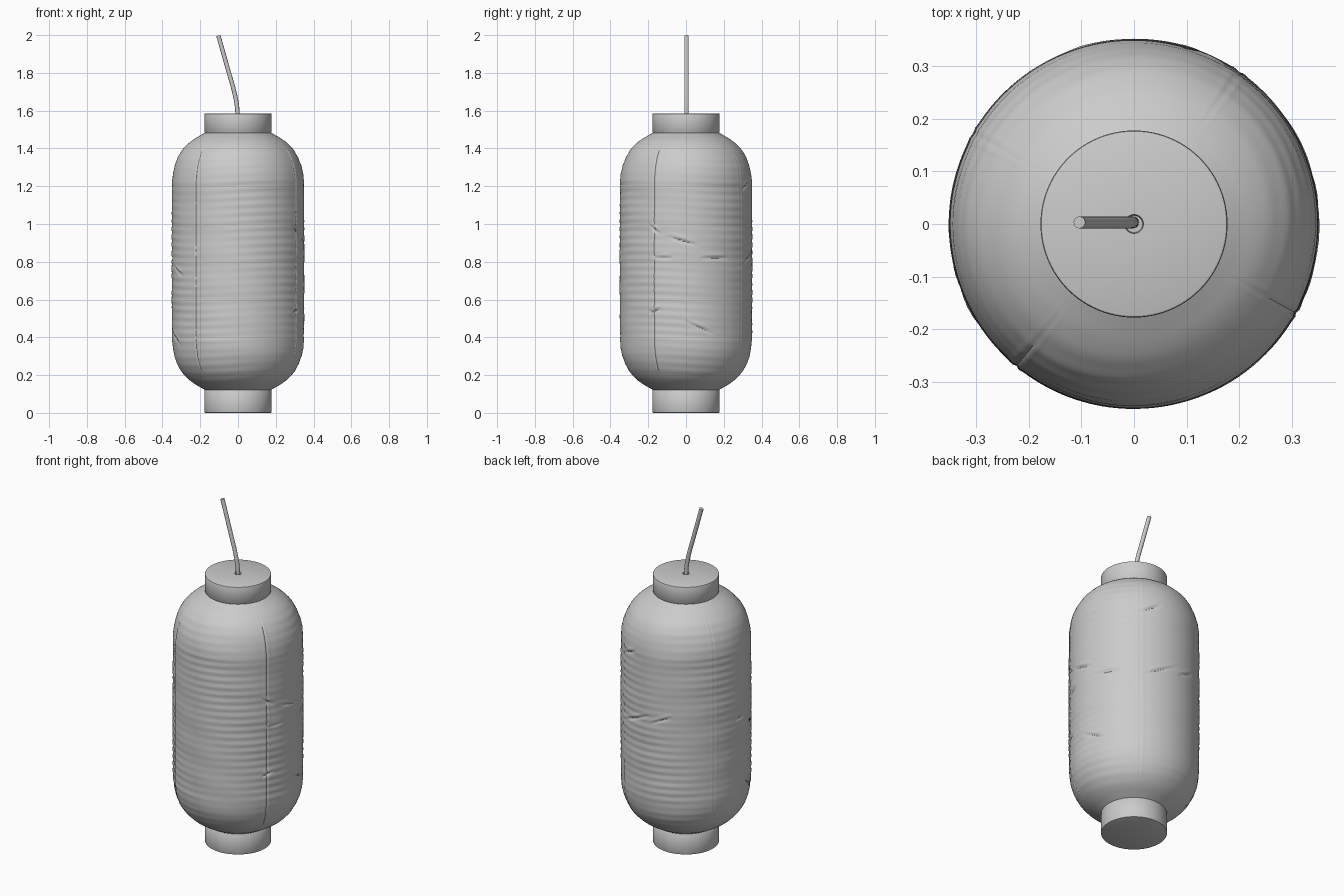
import bpy, math
from math import radians, sin, cos, exp, pi

cube = bpy.data.objects.get("Cube")
if cube:
    bpy.data.objects.remove(cube)

grey = bpy.data.materials.new("plain_grey")
grey.use_nodes = True
colour = (0.6, 0.6, 0.6, 1)
grey.diffuse_color = colour
grey.node_tree.nodes["Principled BSDF"].inputs["Base Color"].default_value = colour


def lathe(name, profile, steps, offset=None):
    """Spin (radius, z) points about z; offset(angle, z) shifts the radius."""
    verts, faces, rings = [], [], []
    for r, z in profile:
        if r == 0:
            rings.append([len(verts)] * steps)
            verts.append((0, 0, z))
            continue
        rings.append(list(range(len(verts), len(verts) + steps)))
        for i in range(steps):
            a = 2 * pi * i / steps
            s = r + (offset(a, z) if offset else 0)
            verts.append((s * cos(a), s * sin(a), z))
    for low, high in zip(rings, rings[1:]):
        for i in range(steps):
            j = (i + 1) % steps
            quad = (low[i], low[j], high[j], high[i])
            faces.append(tuple(dict.fromkeys(quad)))
    mesh = bpy.data.meshes.new(name)
    mesh.from_pydata(verts, [], faces)
    mesh.materials.append(grey)
    ob = bpy.data.objects.new(name, mesh)
    bpy.context.collection.objects.link(ob)
    bpy.ops.object.select_all(action="DESELECT")
    ob.select_set(True)
    bpy.context.view_layer.objects.active = ob
    bpy.ops.object.shade_smooth_by_angle(angle=radians(40))
    return ob


# Paper body: seams, creases and fine wrinkles pressed into a rounded barrel
SEAMS = [radians(d) for d in (-28.4, 55.7, 150.6, 230)]
# Creases: angle, height, half length in degrees, slope
CREASES = [(-3, .91, 14, -.1), (-28, .97, 6, -.25), (-20, .82, 9, 0),
           (-28, .54, 6, .1), (26, .82, 14, 0), (74, .83, 18, .15),
           (65, 1.2, 10, .15), (12, .45, 14, -.15), (102, .86, 10, .15),
           (198, .4, 14, -.2), (205, .75, 10, -.15), (180, .82, 8, 0)]


def wrap(a):
    return (a + pi) % (2 * pi) - pi


def paper(a, z):
    fade = min(1, (z - 0.12) / 0.1, (1.485 - z) / 0.1)
    d = 0.0007 * sin(150 * z + 1.5 * sin(2 * a)) * (1 + 0.6 * sin(3 * a + 5 * z))
    d += 0.001 * sin(37 * z + 2 * sin(a + 1)) * sin(2 * a + 3 * z)
    for s in SEAMS:
        t = wrap(a - s) * 0.35
        if abs(t) < 0.04:
            d += 0.003 * exp(-(t / 0.012) ** 2) - 0.007 * exp(-(t / 0.004) ** 2)
    for deg, h, half, slope in CREASES:
        t = wrap(a - radians(deg))
        span = t / radians(half)
        if abs(span) < 1:
            v = z - h - slope * t
            d += (1 - span ** 2) * (0.003 * exp(-((v - 0.014) / 0.01) ** 2)
                                    - 0.007 * exp(-(v / 0.007) ** 2))
    return d * max(fade, 0)


shoulder = [(.172, .12), (.2, .136), (.232, .155), (.262, .178), (.29, .207),
            (.313, .242), (.331, .284), (.343, .33), (.349, .38)]


def smooth(points, n):
    """Catmull-Rom resampling of a profile."""
    p = [points[0]] + points + [points[-1]]
    out = []
    for k in range(1, len(p) - 2):
        for i in range(n):
            t = i / n
            out.append(tuple(0.5 * (2 * b + (c - a) * t + (2 * a - 5 * b + 4 * c - d) * t * t
                                    + (3 * b - a - 3 * c + d) * t ** 3)
                             for a, b, c, d in zip(*p[k - 1:k + 3])))
    return out + [points[-1]]


low = smooth(shoulder, 4)
high = [(r, 1.605 - z) for r, z in reversed(low)]
z0, z1 = low[-1][1], high[0][1]
rows = 120
wall = [(0.349 + 0.002 * sin(pi * i / rows), z0 + (z1 - z0) * i / rows)
        for i in range(1, rows)]
lathe("paper_body", low + wall + high, 300, paper)

# End caps with softened rims; the top one has a hole for the cord
R, B = 0.178, 0.005
lathe("bottom_cap", [(0, 0), (R - B, 0), (R - B * .3, B * .3), (R, B),
                     (R, .118), (R - B, .124), (0, .124)], 96)
lathe("top_cap", [(0, 1.48), (R - B, 1.48), (R, 1.486), (R, 1.585 - B),
                  (R - B * .3, 1.585 - B * .3), (R - B, 1.585),
                  (.018, 1.585), (.016, 1.565), (0, 1.565)], 96)

# Hanging cord
curve = bpy.data.curves.new("hanging_cord", "CURVE")
curve.dimensions = "3D"
curve.bevel_depth = 0.0115
curve.bevel_resolution = 4
curve.use_fill_caps = True
path = [(-.002, 1.56), (-.005, 1.62), (-.02, 1.7), (-.048, 1.8), (-.104, 1.997)]
spline = curve.splines.new("BEZIER")
spline.bezier_points.add(len(path) - 1)
for point, (x, z) in zip(spline.bezier_points, path):
    point.co = (x, 0.003, z)
    point.handle_left_type = point.handle_right_type = "AUTO"
curve.materials.append(grey)
cord = bpy.data.objects.new("hanging_cord", curve)
bpy.context.collection.objects.link(cord)
